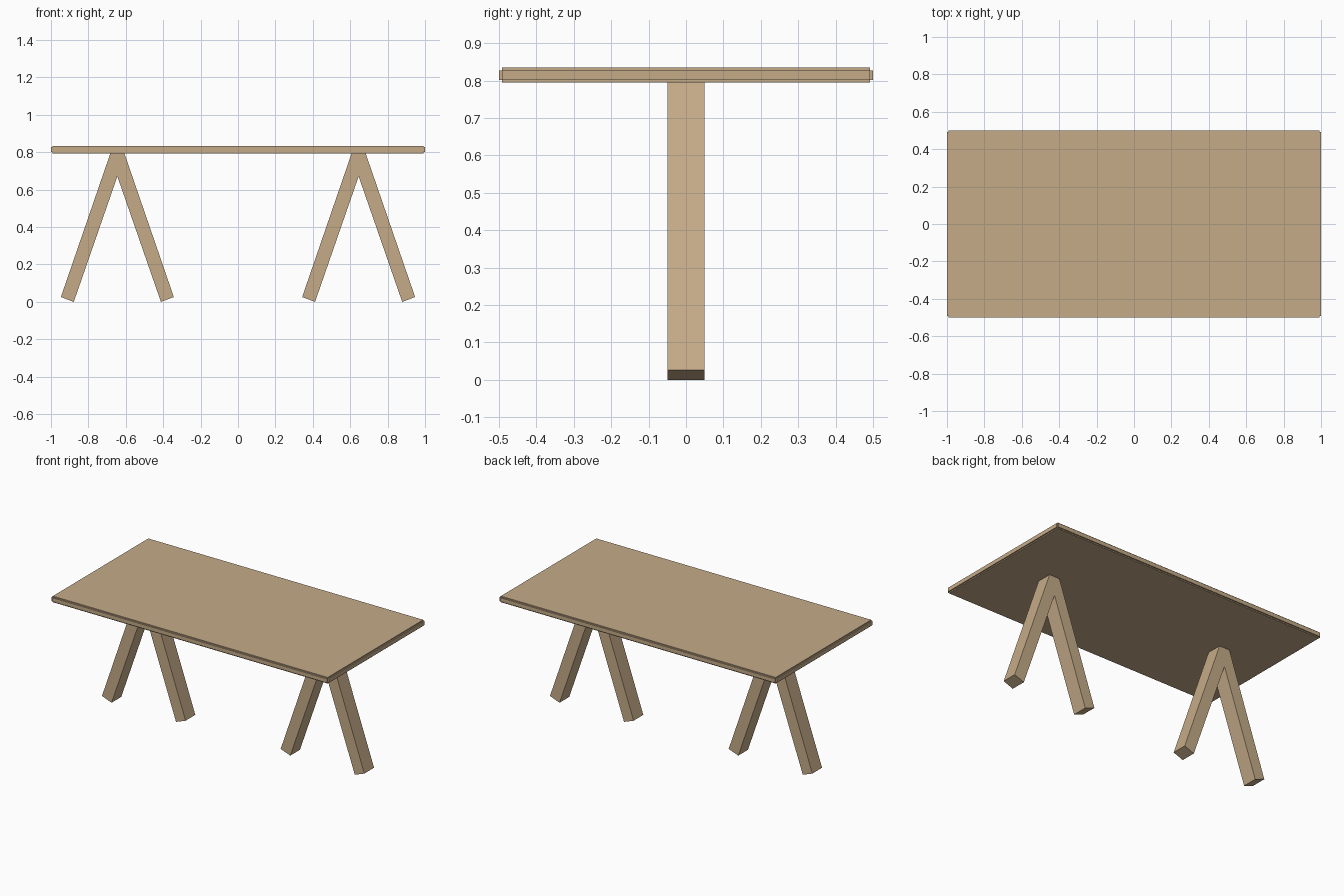
import bpy, bmesh

if "Cube" in bpy.data.objects:
    bpy.data.objects.remove(bpy.data.objects["Cube"])

wood = bpy.data.materials.new("wood")
wood.diffuse_color = (0.56, 0.41, 0.25, 1)
wood.use_nodes = True
wood.node_tree.nodes["Principled BSDF"].inputs["Base Color"].default_value = wood.diffuse_color


def finish(name, bm):
    bmesh.ops.recalc_face_normals(bm, faces=bm.faces)
    mesh = bpy.data.meshes.new(name)
    bm.to_mesh(mesh)
    bm.free()
    mesh.materials.append(wood)
    obj = bpy.data.objects.new(name, mesh)
    bpy.context.collection.objects.link(obj)
    return obj


# Tabletop: core slab with every face raised, leaving stepped edges
bm = bmesh.new()
bmesh.ops.create_cube(bm, size=1)
for v in bm.verts:
    v.co.x *= 1.984
    v.co.y *= 0.984
    v.co.z = 0.8145 + v.co.z * 0.026
bm.normal_update()
for face in list(bm.faces):
    n = face.normal.copy()
    step = 0.007 if abs(n.z) > 0.5 else 0.008
    raised = bmesh.ops.extrude_face_region(bm, geom=[face], use_keep_orig=False)
    moved = [g for g in raised["geom"] if isinstance(g, bmesh.types.BMVert)]
    bmesh.ops.translate(bm, verts=moved, vec=n * step)
    if face.is_valid:
        bm.faces.remove(face)
finish("tabletop", bm)


# A-shaped leg pairs: half profile mirrored, then extruded in depth
half = [(0.0375, 0.7945), (0.302, 0.026), (0.233, 0.0)]
profile = half + [(0, 0.671)] + [(-x, z) for x, z in reversed(half)]


def leg_pair(name, cx):
    bm = bmesh.new()
    face = bm.faces.new([bm.verts.new((cx + x, -0.05, z)) for x, z in profile])
    ext = bmesh.ops.extrude_face_region(bm, geom=[face], use_keep_orig=True)
    verts = [g for g in ext["geom"] if isinstance(g, bmesh.types.BMVert)]
    bmesh.ops.translate(bm, verts=verts, vec=(0, 0.1, 0))
    finish(name, bm)


for name, cx in (("left_leg_pair", -0.645), ("right_leg_pair", 0.645)):
    leg_pair(name, cx)
